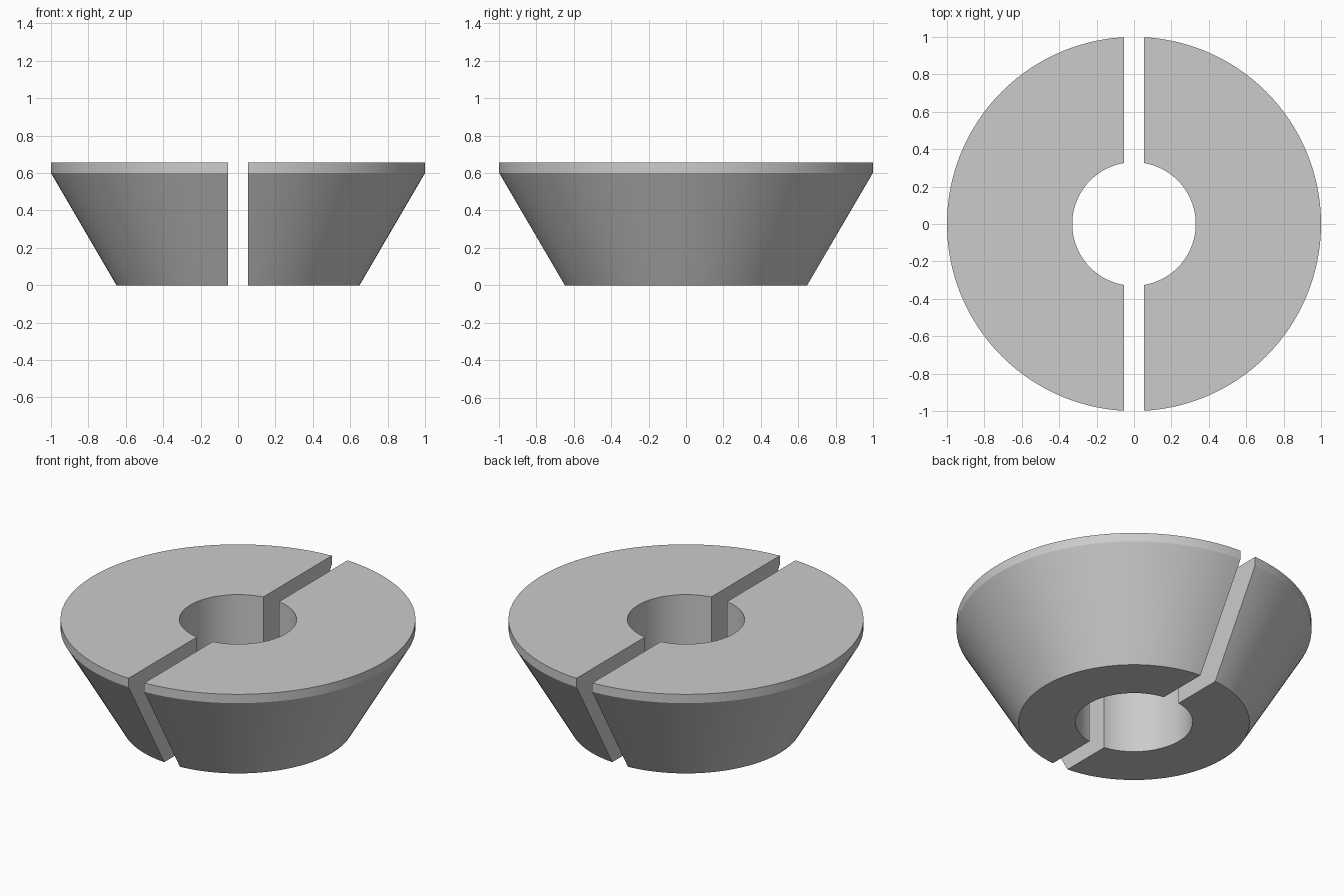
import bpy, bmesh, math

if "Cube" in bpy.data.objects:
    bpy.data.objects.remove(bpy.data.objects["Cube"])

SEGMENTS = 128
HALF_GAP = 0.054
# Ring cross-section (radius, height): bore, tapered wall, short upright rim
PROFILE = [(0.33, 0.0), (0.65, 0.0), (1.0, 0.6), (1.0, 0.655), (0.33, 0.655)]


def make_half(name, side):
    bm = bmesh.new()
    # Revolve the cross-section into a full ring
    rings = []
    for i in range(SEGMENTS):
        a = 2 * math.pi * i / SEGMENTS
        rings.append([bm.verts.new((r * math.cos(a), r * math.sin(a), z))
                      for r, z in PROFILE])
    n = len(PROFILE)
    for i in range(SEGMENTS):
        a, b = rings[i], rings[(i + 1) % SEGMENTS]
        for j in range(n):
            k = (j + 1) % n
            bm.faces.new((a[j], b[j], b[k], a[k]))

    # Keep one side of the slot and close the two cut ends
    bmesh.ops.bisect_plane(bm, geom=bm.verts[:] + bm.edges[:] + bm.faces[:],
                           plane_co=(side * HALF_GAP, 0, 0),
                           plane_no=(side, 0, 0), clear_inner=True)
    open_edges = [e for e in bm.edges if e.is_boundary]
    bmesh.ops.holes_fill(bm, edges=open_edges, sides=0)
    bmesh.ops.recalc_face_normals(bm, faces=bm.faces[:])

    mesh = bpy.data.meshes.new(name)
    bm.to_mesh(mesh)
    bm.free()
    obj = bpy.data.objects.new(name, mesh)
    bpy.context.collection.objects.link(obj)

    # Smooth round walls, sharp corners
    bpy.ops.object.select_all(action='DESELECT')
    obj.select_set(True)
    bpy.context.view_layer.objects.active = obj
    bpy.ops.object.shade_smooth_by_angle(angle=math.radians(20))


# Two halves of the split tapered collar
make_half("collar_half_right", 1)
make_half("collar_half_left", -1)
